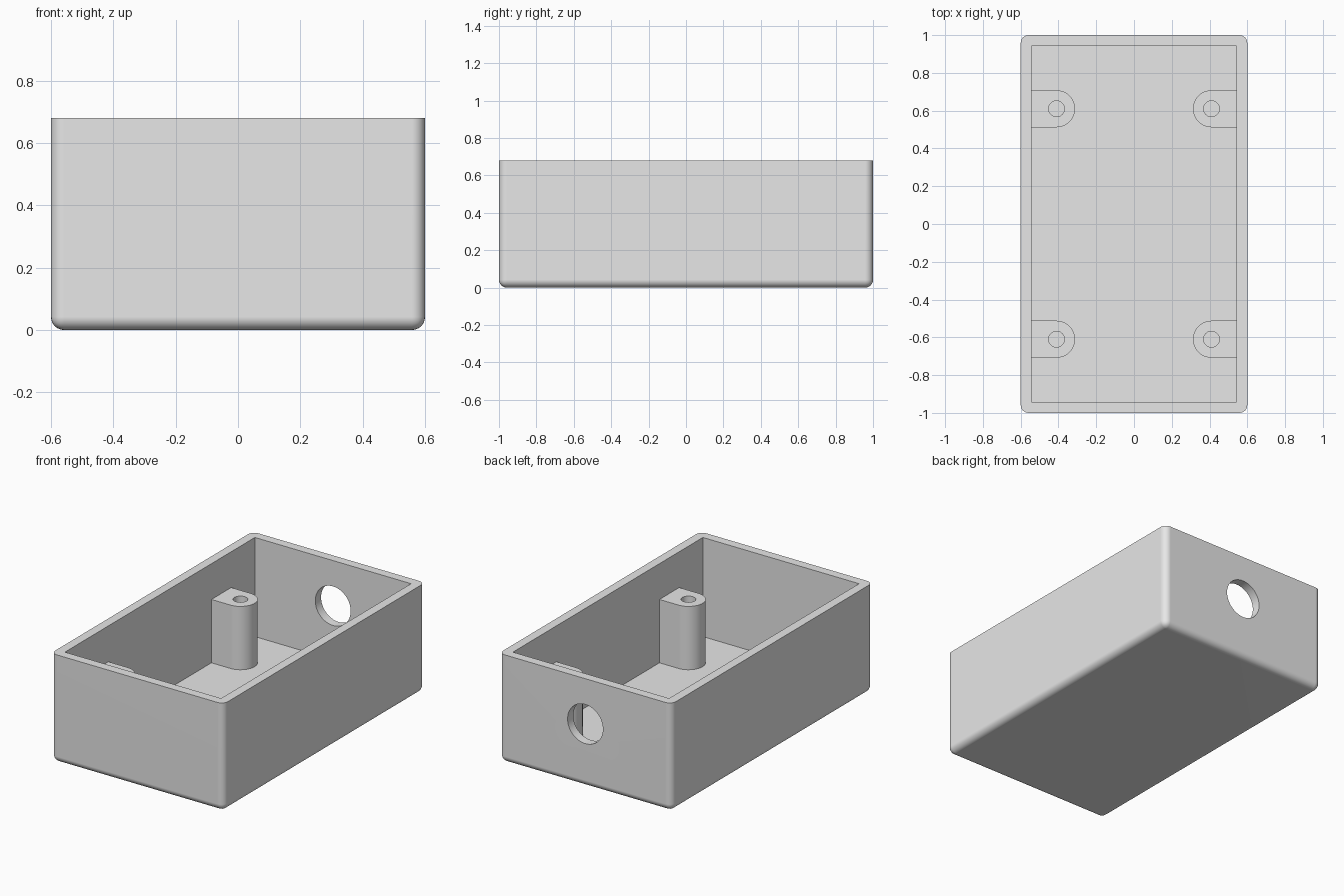
import bpy, bmesh, math
from mathutils import Matrix

cube = bpy.data.objects.get("Cube")
if cube:
    bpy.data.objects.remove(cube, do_unlink=True)

WIDTH, LENGTH, HEIGHT = 1.2, 2.0, 0.68
WALL, ROUND = 0.057, 0.042
POST_X, POST_Y, POST_R, POST_TOP = 0.41, 0.61, 0.098, 0.455

grey = bpy.data.materials.new("light grey plastic")
grey.use_nodes = True
grey.diffuse_color = (0.8, 0.8, 0.8, 1)
grey.node_tree.nodes["Principled BSDF"].inputs["Base Color"].default_value = (0.8, 0.8, 0.8, 1)


def finish(bm, name):
    bmesh.ops.recalc_face_normals(bm, faces=bm.faces)
    mesh = bpy.data.meshes.new(name)
    bm.to_mesh(mesh)
    bm.free()
    obj = bpy.data.objects.new(name, mesh)
    obj.data.materials.append(grey)
    bpy.context.collection.objects.link(obj)
    return obj


def box_mesh(sx, sy, z0, z1):
    bm = bmesh.new()
    bmesh.ops.create_cube(bm, size=1)
    bmesh.ops.scale(bm, vec=(sx, sy, z1 - z0), verts=bm.verts)
    bmesh.ops.translate(bm, vec=(0, 0, (z0 + z1) / 2), verts=bm.verts)
    return bm


def cylinder(name, radius, depth, matrix, sides):
    bm = bmesh.new()
    bmesh.ops.create_cone(bm, cap_ends=True, segments=sides, radius1=radius,
                          radius2=radius, depth=depth, matrix=matrix)
    return finish(bm, name)


def activate(obj):
    bpy.ops.object.select_all(action='DESELECT')
    obj.select_set(True)
    bpy.context.view_layer.objects.active = obj


def cut(obj, cutter):
    activate(obj)
    mod = obj.modifiers.new("cut", 'BOOLEAN')
    mod.operation, mod.solver, mod.object = 'DIFFERENCE', 'EXACT', cutter
    bpy.ops.object.modifier_apply(modifier=mod.name)
    bpy.data.objects.remove(cutter, do_unlink=True)


def smooth(obj):
    activate(obj)
    bpy.ops.object.shade_smooth_by_angle(angle=math.radians(30))
    mod = obj.modifiers.new("flat_panels", 'WEIGHTED_NORMAL')
    mod.keep_sharp = True


# Open box: rounded on the outside apart from the rim
bm = box_mesh(WIDTH, LENGTH, 0, HEIGHT)
edges = [e for e in bm.edges if min(v.co.z for v in e.verts) < HEIGHT / 2]
bmesh.ops.bevel(bm, geom=edges, offset=ROUND, segments=6, profile=0.5, affect='EDGES')
box = finish(bm, "box_shell")

# Square-cornered cavity
cut(box, finish(box_mesh(WIDTH - 2 * WALL, LENGTH - 2 * WALL, WALL, HEIGHT + 0.2), "cavity_cutter"))

# Round cable hole through the back wall
hole = Matrix.Translation((0, LENGTH / 2, 0.395)) @ Matrix.Rotation(math.pi / 2, 4, 'X')
cut(box, cylinder("cable_hole_cutter", 0.123, 0.4, hole, 64))
smooth(box)


# Screw posts: half-round columns joined to the side walls
def screw_post(name, sx, sy):
    bm = bmesh.new()
    base = WALL - 0.02
    wall_x = WIDTH / 2 - WALL + 0.01
    outline = [(wall_x, -POST_R)]
    for i in range(25):
        a = -math.pi / 2 - math.pi * i / 24
        outline.append((POST_X + POST_R * math.cos(a), POST_R * math.sin(a)))
    outline.append((wall_x, POST_R))
    face = bm.faces.new([bm.verts.new((sx * x, sy * POST_Y + y, base)) for x, y in outline])
    top = bmesh.ops.extrude_face_region(bm, geom=[face])["geom"]
    bmesh.ops.translate(bm, vec=(0, 0, POST_TOP - base),
                        verts=[g for g in top if isinstance(g, bmesh.types.BMVert)])
    post = finish(bm, name)
    bore = Matrix.Translation((sx * POST_X, sy * POST_Y, WALL + 0.25))
    cut(post, cylinder("bore_cutter", 0.042, 0.5, bore, 32))
    smooth(post)


for sx, side in ((1, "left"), (-1, "right")):
    for sy, end in ((-1, "front"), (1, "back")):
        screw_post(f"screw_post_{end}_{side}", sx, sy)
